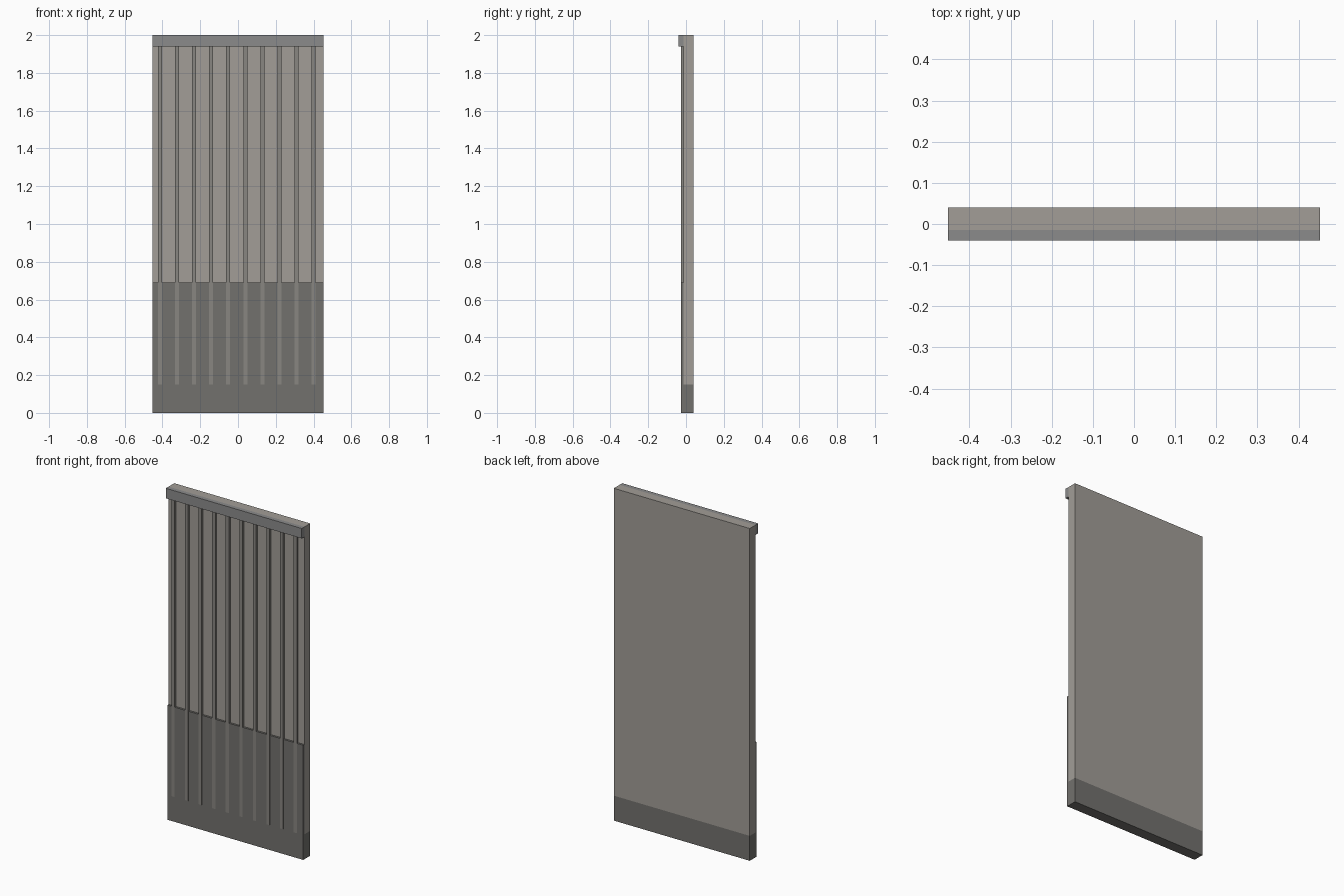
import bpy

if "Cube" in bpy.data.objects:
    bpy.data.objects.remove(bpy.data.objects["Cube"])

HALF_W = 0.4525
BACK = 0.04
FACE = -0.014


def material(name, rgb):
    m = bpy.data.materials.new(name)
    m.diffuse_color = (*rgb, 1)
    m.use_nodes = True
    m.node_tree.nodes["Principled BSDF"].inputs["Base Color"].default_value = m.diffuse_color
    return m


def extrude_x(name, profile, x0, x1, mat):
    """Sweep a closed (y, z) profile along x."""
    n = len(profile)
    verts = [(x, y, z) for x in (x0, x1) for y, z in profile]
    faces = [tuple(reversed(range(n))), tuple(range(n, 2 * n))]
    faces += [(i, (i + 1) % n, n + (i + 1) % n, n + i) for i in range(n)]
    me = bpy.data.meshes.new(name)
    me.from_pydata(verts, [], faces)
    me.materials.append(mat)
    ob = bpy.data.objects.new(name, me)
    bpy.context.collection.objects.link(ob)
    return ob


def rect(y0, y1, z0, z1):
    return [(y0, z0), (y1, z0), (y1, z1), (y0, z1)]


beige = material("panel_beige", (0.36, 0.34, 0.31))
rib_grey = material("rib_grey", (0.25, 0.24, 0.22))
dark = material("base_grey", (0.17, 0.165, 0.155))
cap_grey = material("cap_grey", (0.26, 0.26, 0.26))

# Main wall slab
extrude_x("wall_panel", rect(FACE, BACK, 0.15, 2.0), -HALF_W, HALF_W, beige)

# Base: full-depth plinth with a thin skirt rising over the slab's front
base = [(-0.026, 0), (BACK, 0), (BACK, 0.15), (FACE, 0.15),
        (FACE, 0.69), (-0.026, 0.69)]
extrude_x("base_skirt", base, -HALF_W, HALF_W, dark)

# Top rail overhanging the front
extrude_x("top_rail", rect(-0.04, FACE, 1.94, 2.0), -HALF_W, HALF_W, cap_grey)

# Ten vertical ribs, running down behind the rail and through the skirt
for i in range(10):
    x = -0.414 + i * 0.0905
    extrude_x(f"rib_{i + 1}", rect(-0.0275, FACE, 0.15, 1.96),
              x - 0.0105, x + 0.0105, rib_grey)
